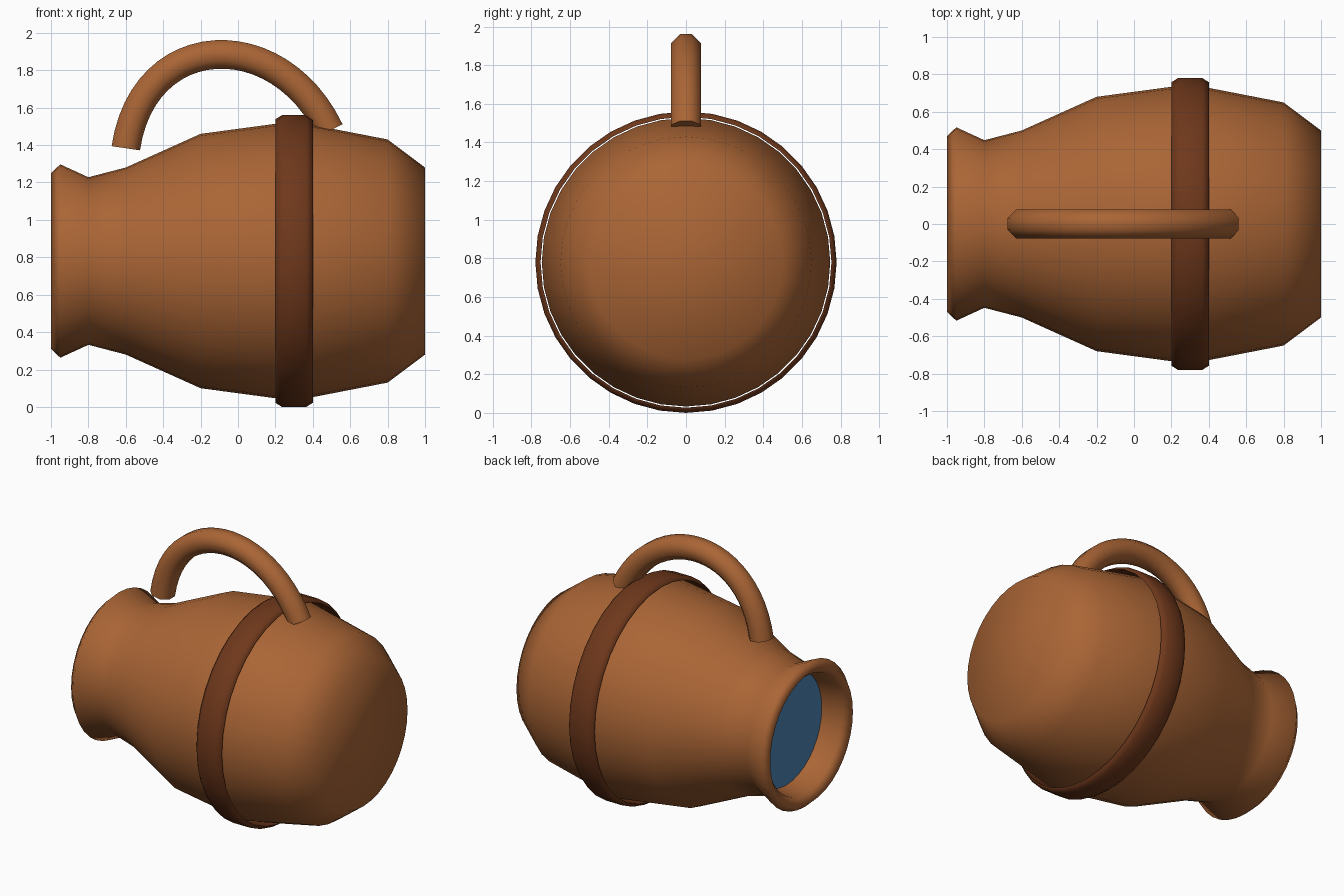
import bpy, bmesh, math
from mathutils import Vector

cube = bpy.data.objects.get("Cube")
if cube:
    bpy.data.objects.remove(cube, do_unlink=True)

AXIS_Z = 0.78
SIDES = 36


def material(name, rgb):
    m = bpy.data.materials.new(name)
    m.use_nodes = True
    color = (*rgb, 1.0)
    m.diffuse_color = color
    m.node_tree.nodes["Principled BSDF"].inputs["Base Color"].default_value = color
    return m


clay = material("clay", (0.402, 0.13, 0.036))
dark_clay = material("dark clay", (0.156, 0.039, 0.011))
water_blue = material("water blue", (0.07, 0.235, 0.47))


def finish(name, bm, mat, angle):
    bmesh.ops.recalc_face_normals(bm, faces=bm.faces)
    mesh = bpy.data.meshes.new(name)
    bm.to_mesh(mesh)
    bm.free()
    obj = bpy.data.objects.new(name, mesh)
    bpy.context.collection.objects.link(obj)
    mesh.materials.append(mat)
    bpy.ops.object.select_all(action="DESELECT")
    obj.select_set(True)
    bpy.context.view_layer.objects.active = obj
    bpy.ops.object.shade_smooth_by_angle(angle=math.radians(angle))
    return obj


def skin(bm, rings, closed=False):
    """Join rings of equal vertex count with quads."""
    pairs = list(zip(rings, rings[1:]))
    if closed:
        pairs.append((rings[-1], rings[0]))
    for a, b in pairs:
        n = len(a)
        for i in range(n):
            j = (i + 1) % n
            bm.faces.new((a[i], a[j], b[j], b[i]))


def lathe(name, profile, mat, angle, closed=False, cap_start=False, cap_end=False):
    """Spin (x, radius) points around the lying axis."""
    bm = bmesh.new()
    rings = []
    for x, r in profile:
        angles = [math.tau * i / SIDES for i in range(SIDES)]
        rings.append([bm.verts.new((x, r * math.sin(a), AXIS_Z + r * math.cos(a)))
                      for a in angles])
    skin(bm, rings, closed)
    if cap_start:
        bm.faces.new(rings[0])
    if cap_end:
        bm.faces.new(rings[-1])
    return finish(name, bm, mat, angle)


# Jug body: base, belly, neck, flared lip and inner throat
lathe("jug_body", [
    (1.0, 0.5), (0.8, 0.65), (0.3, 0.747), (-0.2, 0.68), (-0.6, 0.5),
    (-0.8, 0.448), (-0.95, 0.517), (-1.0, 0.47), (-0.95, 0.42), (-0.79, 0.4),
], clay, 180, cap_start=True)

# Raised band standing just clear of the belly
lathe("belly_band", [
    (0.2, 0.753), (0.2, 0.758), (0.235, 0.78), (0.365, 0.78), (0.4, 0.758), (0.4, 0.753),
], dark_clay, 60, closed=True)

# Liquid surface closing the throat
lathe("water", [(-0.8, 0.402), (-0.795, 0.402)], water_blue, 30, cap_start=True, cap_end=True)


# Handle: round tube swept along a cubic arc in the middle plane
def handle(p0, p1, p2, p3, radius, steps=24, sides=8):
    bm = bmesh.new()
    rings = []
    side = Vector((0, 1, 0))
    for s in range(steps + 1):
        t = s / steps
        u = 1 - t
        centre = u**3 * p0 + 3 * u * u * t * p1 + 3 * u * t * t * p2 + t**3 * p3
        tangent = (u * u * (p1 - p0) + 2 * u * t * (p2 - p1) + t * t * (p3 - p2)).normalized()
        up = side.cross(tangent)
        rings.append([bm.verts.new(centre + radius * (math.cos(a) * up + math.sin(a) * side))
                      for a in (math.tau * (i + 0.5) / sides for i in range(sides))])
    skin(bm, rings)
    bm.faces.new(rings[0])
    bm.faces.new(rings[-1])
    return finish("handle", bm, clay, 60)


handle(Vector((-0.6, 0, 1.383)), Vector((-0.505, 0, 2.025)),
       Vector((0.22, 0, 2.045)), Vector((0.49, 0, 1.478)), 0.083)
